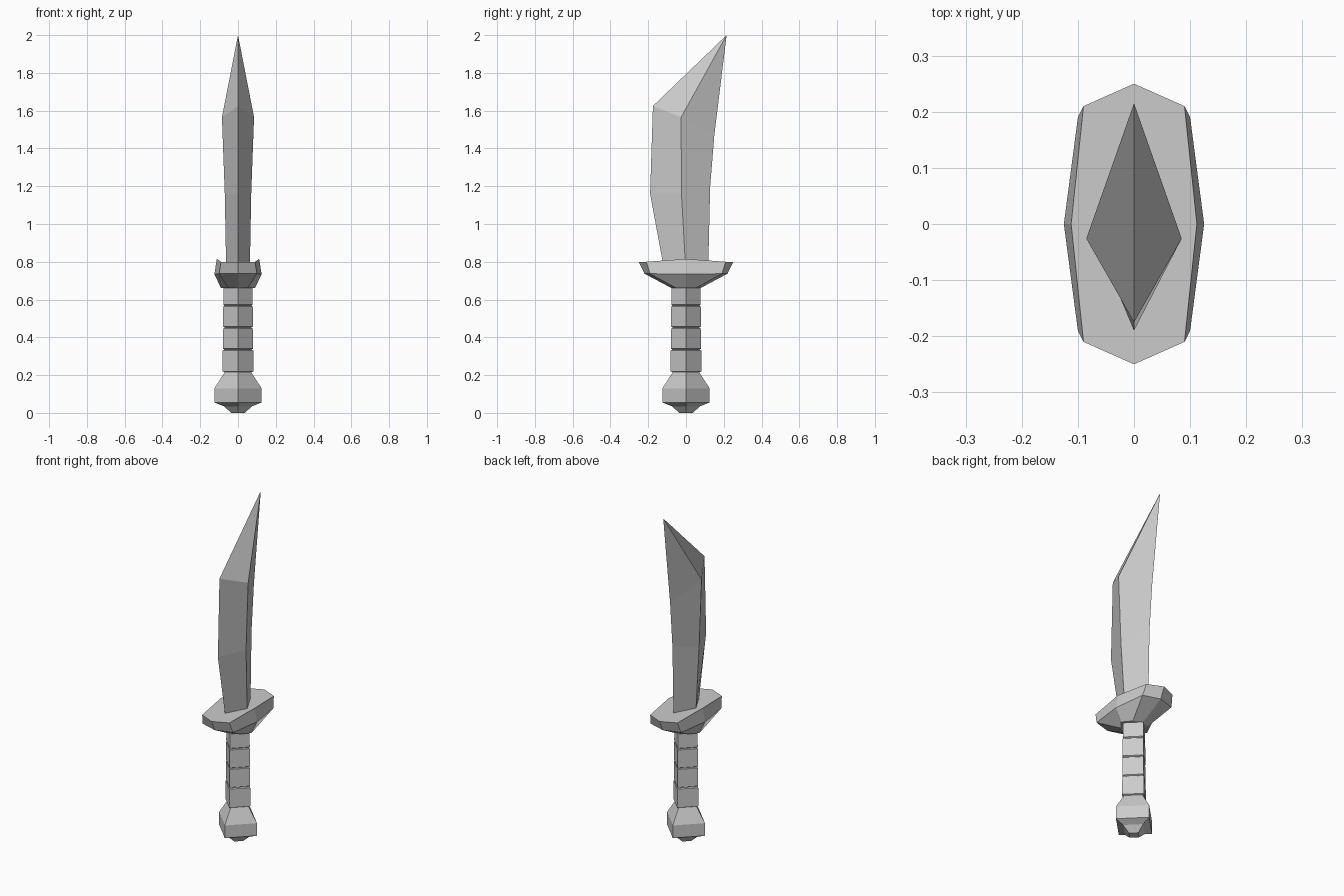
import bpy

cube = bpy.data.objects.get("Cube")
if cube:
    bpy.data.objects.remove(cube, do_unlink=True)

steel = bpy.data.materials.new("grey steel")
steel.use_nodes = True
grey = (0.6, 0.6, 0.6, 1)
steel.diffuse_color = grey
steel.node_tree.nodes["Principled BSDF"].inputs["Base Color"].default_value = grey


def loft(name, rings, tip=None):
    """Join equal rings of points into a flat-shaded solid, capped or ending in a tip."""
    n = len(rings[0])
    verts = [p for ring in rings for p in ring]
    faces = [tuple(reversed(range(n)))]
    for r in range(len(rings) - 1):
        for i in range(n):
            a, b = r * n + i, r * n + (i + 1) % n
            faces.append((a, b, b + n, a + n))
    last = len(verts) - n
    if tip:
        verts.append(tip)
        faces += [(last + i, last + (i + 1) % n, len(verts) - 1) for i in range(n)]
    else:
        faces.append(tuple(range(last, last + n)))
    mesh = bpy.data.meshes.new(name)
    mesh.from_pydata(verts, [], faces)
    mesh.materials.append(steel)
    obj = bpy.data.objects.new(name, mesh)
    bpy.context.collection.objects.link(obj)
    return obj


def diamond(r, z):
    return [(r, 0, z), (0, r, z), (-r, 0, z), (0, -r, z)]


def guard_ring(end, corner_x, corner_y, side, z_end, z_side):
    """Eight-sided ring, symmetric in x and y."""
    return [(side, 0, z_side), (corner_x, corner_y, z_end), (0, end, z_end),
            (-corner_x, corner_y, z_end), (-side, 0, z_side),
            (-corner_x, -corner_y, z_end), (0, -end, z_end), (corner_x, -corner_y, z_end)]


def blade_ring(half, ridge_y, ridge_z, back_y, back_z, edge_y, edge_z):
    return [(half, ridge_y, ridge_z), (0, back_y, back_z),
            (-half, ridge_y, ridge_z), (0, edge_y, edge_z)]


# Pommel
pommel = [(0.035, 0), (0.075, 0.035), (0.125, 0.055), (0.125, 0.13), (0.07, 0.215)]
loft("pommel", [diamond(r, z) for r, z in pommel])

# Grip: four wrapped bands with narrow grooves between them
grip = [(0.07, 0.2)]
for low, high, r in ((0.22, 0.33, 0.083), (0.34, 0.447, 0.08),
                     (0.457, 0.563, 0.08), (0.573, 0.67, 0.078)):
    grip += [(0.072, low - 0.004), (r, low), (r - 0.002, high), (0.072, high + 0.004)]
loft("grip", [diamond(r, z) for r, z in grip])

# Crossguard
loft("guard", [
    guard_ring(0.075, 0.05, 0.05, 0.09, 0.66, 0.66),
    guard_ring(0.22, 0.1, 0.19, 0.125, 0.737, 0.735),
    guard_ring(0.25, 0.09, 0.21, 0.112, 0.8, 0.815)])

# Blade: diamond section sweeping back to the tip
loft("blade", [
    blade_ring(0.063, -0.003, 0.78, 0.118, 0.78, -0.12, 0.78),
    blade_ring(0.07, -0.024, 1.16, 0.128, 1.2, -0.19, 1.16),
    blade_ring(0.085, -0.026, 1.565, 0.15, 1.47, -0.175, 1.625)],
    tip=(0, 0.215, 2.0))
